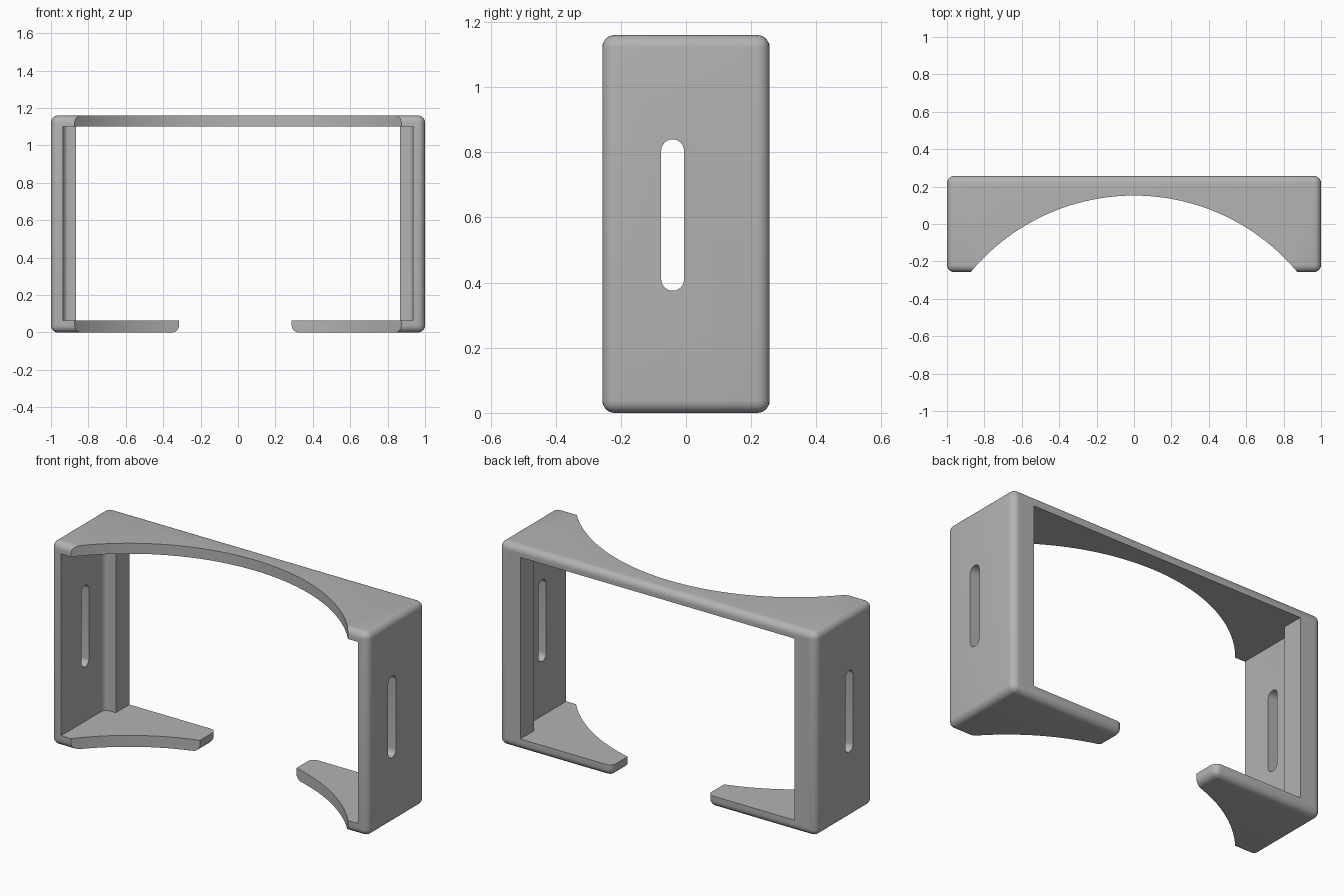
import bpy, bmesh
from math import cos, sin, pi, radians
from mathutils import Vector

cube = bpy.data.objects.get("Cube")
if cube:
    bpy.data.objects.remove(cube, do_unlink=True)

W, D, H = 1.0, 0.257, 1.16          # half width, half depth, height
T, IN_X, TOP = 0.065, 0.935, 1.10   # floor thickness, inner wall, ceiling
GAP_L, GAP_R = -0.315, 0.287        # ends of the two lower arms
RADIUS = 0.038

grey = bpy.data.materials.new("light grey")
grey.use_nodes = True
colour = (0.45, 0.45, 0.45, 1)
grey.diffuse_color = colour
grey.node_tree.nodes["Principled BSDF"].inputs["Base Color"].default_value = colour


def prism(name, points, offset):
    """Extrude a closed outline of 3D points along an offset vector."""
    bm = bmesh.new()
    face = bm.faces.new([bm.verts.new(p) for p in points])
    top = bmesh.ops.extrude_face_region(bm, geom=[face])["geom"]
    moved = [v for v in top if isinstance(v, bmesh.types.BMVert)]
    bmesh.ops.translate(bm, verts=moved, vec=Vector(offset))
    bmesh.ops.recalc_face_normals(bm, faces=bm.faces)
    mesh = bpy.data.meshes.new(name)
    bm.to_mesh(mesh)
    bm.free()
    mesh.materials.append(grey)
    obj = bpy.data.objects.new(name, mesh)
    bpy.context.collection.objects.link(obj)
    return obj


def arc(cx, cy, r, start, end, steps):
    angles = [start + (end - start) * i / steps for i in range(steps + 1)]
    return [(cx + r * cos(a), cy + r * sin(a)) for a in angles]


# Open frame: top, two sides and two lower arms
outline = [(GAP_L, 0), (-W, 0), (-W, H), (W, H), (W, 0), (GAP_R, 0),
           (GAP_R, T), (IN_X, T), (IN_X, TOP), (-IN_X, TOP), (-IN_X, T), (GAP_L, T)]
frame = prism("bracket_frame", [(x, -D, z) for x, z in outline], (0, 2 * D, 0))

# Round every edge where two outer planes meet
planes = [(0, -W), (0, W), (0, GAP_L), (0, GAP_R), (1, -D), (1, D), (2, 0), (2, H)]
bm = bmesh.new()
bm.from_mesh(frame.data)
outer = [e for e in bm.edges
         if sum(all(abs(v.co[k] - c) < 1e-4 for v in e.verts) for k, c in planes) > 1]
bmesh.ops.bevel(bm, geom=outer, offset=RADIUS, segments=6, profile=0.5, affect='EDGES')
bm.to_mesh(frame.data)
bm.free()

# Rear lips with a small inside fillet
LIP_X, LIP_Y, F = 0.865, 0.135, 0.03
tools = []
for side, label in ((1, "left"), (-1, "right")):
    fillet = arc(IN_X - F, LIP_Y - F, F, pi / 2, 0, 6)
    shape = [(IN_X + 0.02, D), (LIP_X, D), (LIP_X, LIP_Y)] + fillet
    shape.append((IN_X + 0.02, LIP_Y - F))
    lip = prism(label + "_rear_lip", [(side * x, y, T - 0.02) for x, y in shape],
                (0, 0, TOP - T + 0.04))
    tools.append((lip, 'UNION'))

# Large arc scooped out of the front
scoop = prism("front_scoop_cutter",
              [(x, y, -0.2) for x, y in arc(0, -0.985, 1.137, 0, 2 * pi, 160)[:-1]],
              (0, 0, 1.6))
tools.append((scoop, 'DIFFERENCE'))

# Rounded slot through both side walls
SLOT_Y, SLOT_R = -0.041, 0.035
slot = arc(SLOT_Y, 0.805, SLOT_R, 0, pi, 12) + arc(SLOT_Y, 0.41, SLOT_R, pi, 2 * pi, 12)
slots = prism("side_slot_cutter", [(-1.2, y, z) for y, z in slot], (2.4, 0, 0))
tools.append((slots, 'DIFFERENCE'))

bpy.context.view_layer.objects.active = frame
frame.select_set(True)
for tool, mode in tools:
    mod = frame.modifiers.new(tool.name, 'BOOLEAN')
    mod.operation, mod.solver, mod.object = mode, 'EXACT', tool
    bpy.ops.object.modifier_apply(modifier=mod.name)
    bpy.data.objects.remove(tool, do_unlink=True)

bpy.ops.object.shade_smooth_by_angle(angle=radians(30))
